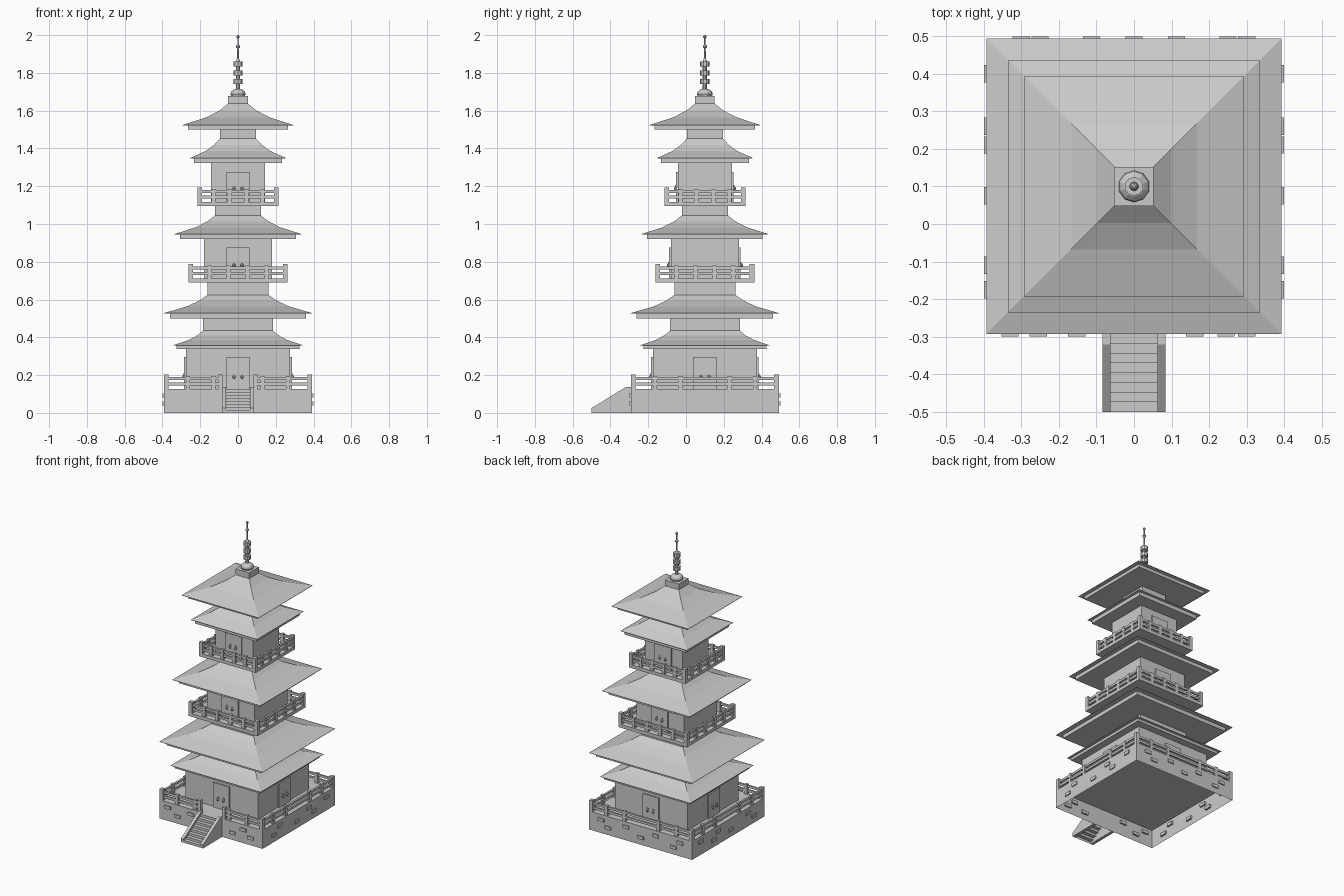
import bpy, bmesh
from math import pi
from mathutils import Matrix, Vector

cube = bpy.data.objects.get("Cube")
if cube:
    bpy.data.objects.remove(cube, do_unlink=True)

CY = 0.1  # tower axis in y
stone = bpy.data.materials.new("stone_grey")
stone.use_nodes = True
GREY = (0.6, 0.6, 0.6, 1)
stone.diffuse_color = GREY
stone.node_tree.nodes["Principled BSDF"].inputs["Base Color"].default_value = GREY


def finish(bm, name, center=True, recalc=True):
    if recalc:
        bmesh.ops.recalc_face_normals(bm, faces=bm.faces)
    mesh = bpy.data.meshes.new(name)
    bm.to_mesh(mesh)
    bm.free()
    mesh.materials.append(stone)
    obj = bpy.data.objects.new(name, mesh)
    bpy.context.collection.objects.link(obj)
    if center:
        obj.location.y = CY
    return obj


def box(bm, x0, x1, y0, y1, z0, z1, rot=Matrix()):
    m = (rot @ Matrix.Translation(((x0 + x1) / 2, (y0 + y1) / 2, (z0 + z1) / 2))
         @ Matrix.Diagonal((x1 - x0, y1 - y0, z1 - z0, 1)))
    return bmesh.ops.create_cube(bm, size=1, matrix=m)["verts"]


def side(k):
    # 0 front, 1 +x, 2 back, 3 -x
    return Matrix.Rotation(k * pi / 2, 4, 'Z')


def block(name, r, z0, z1, open_below=False):
    bm = bmesh.new()
    box(bm, -r, r, -r, r, z0, z1)
    if open_below:
        bottom = [f for f in bm.faces if f.normal.z < -0.5]
        bmesh.ops.delete(bm, geom=bottom, context='FACES_ONLY')
    return finish(bm, name, recalc=not open_below)


def square_loft(bm, rings):
    # closed square solid through (half width, height) rings
    loops = [[bm.verts.new((sx * r, sy * r, z)) for sx, sy in
              ((-1, -1), (1, -1), (1, 1), (-1, 1))] for r, z in rings]
    for a, b in zip(loops, loops[1:]):
        for i in range(4):
            j = (i + 1) % 4
            bm.faces.new((a[i], a[j], b[j], b[i]))
    bm.faces.new(loops[0])
    bm.faces.new(loops[-1])


def roof(name, eave, lip, top, z_under, z_eave, z_top):
    bm = bmesh.new()
    sweep = [(eave + (top - eave) * u, z_eave + (z_top - z_eave) * v)
             for u, v in ((0, 0), (0.52, 0.36), (0.81, 0.68), (1, 1))]
    square_loft(bm, [(lip, z_under), (lip, z_eave - 0.002), (eave, z_eave - 0.002)] + sweep)
    return finish(bm, name)


def railing(name, r, z, posts, gap=0):
    # r: outer half width, z: floor height
    bm = bmesh.new()
    inner = r - 0.025
    for k in range(4):
        m = side(k)
        box(bm, -r, -inner, -r, -inner, z, z + 0.077, m)
        for p in posts:
            for s in (-1, 1):
                box(bm, s * p - 0.011, s * p + 0.011, -r + 0.003, -inner - 0.003, z, z + 0.068, m)
        spans = [(-inner, inner)]
        if gap and k == 0:
            spans = [(-inner, -gap), (gap, inner)]
            for s in (-1, 1):
                box(bm, s * gap - 0.011, s * gap + 0.011, -r, -inner, z, z + 0.077, m)
        for a, b in spans:
            for low, high in ((0.018, 0.033), (0.048, 0.063)):
                box(bm, a, b, -r + 0.006, -inner - 0.006, z + low, z + high, m)
    return finish(bm, name)


def doors(name, r, z0, z1, z_knob, sides):
    bm = bmesh.new()
    for k in sides:
        m = side(k)
        box(bm, -0.062, 0.062, -r - 0.009, -r, z0, z1, m)
        for s in (-1, 1):
            at = m @ Matrix.Translation((s * 0.021, -r - 0.014, z_knob))
            bmesh.ops.create_uvsphere(bm, u_segments=8, v_segments=6, radius=0.009,
                                      matrix=at @ Matrix.Diagonal((1, 0.8, 1.1, 1)))
            box(bm, s * 0.021 - 0.005, s * 0.021 + 0.005, -r - 0.014, -r,
                z_knob + 0.008, z_knob + 0.018, m)
    return finish(bm, name)


# Hollow stone base, with bricks that pass through its thin walls
BASE, FLOOR = 0.392, 0.127
block("base", BASE, 0, FLOOR, open_below=True)
front_bricks = (-0.33, -0.255, -0.152, 0.162, 0.245, 0.3)
back_bricks = (-0.3, -0.25, -0.113, 0, 0.113, 0.25, 0.3)
right_bricks = (0.3, 0.16, 0.11, -0.025, -0.21, -0.275)
left_bricks = [-y for y in right_bricks]
bm = bmesh.new()
for k, row in enumerate((front_bricks, right_bricks, back_bricks, left_bricks)):
    for i, x in enumerate(row):
        z = 0.05 if i % 2 else 0.092
        box(bm, x - 0.023, x + 0.023, -BASE - 0.007, -BASE + 0.012, z - 0.011, z + 0.011, side(k))
finish(bm, "base_bricks")

# Stairs: a folded sheet of treads and risers between solid sloping walls
STEPS, FRONT, BACK = 8, -0.5, CY - BASE
run, rise = (BACK - FRONT) / STEPS, FLOOR / STEPS
fold = [(FRONT, 0)]
for i in range(STEPS):
    fold += [(FRONT + i * run, (i + 1) * rise), (FRONT + (i + 1) * run, (i + 1) * rise)]
bm = bmesh.new()
rows = [[bm.verts.new((x, y, z)) for x in (-0.065, 0.065)] for y, z in fold]
for a, b in zip(rows, rows[1:]):
    bm.faces.new((a[0], a[1], b[1], b[0]))
finish(bm, "stair_steps", center=False, recalc=False)
bm = bmesh.new()
wall = ((FRONT, 0), (FRONT, 0.025), (-0.32, 0.136), (BACK, 0.136), (BACK, 0))
for s in (-1, 1):
    face = bm.faces.new([bm.verts.new((s * 0.063, y, z)) for y, z in wall])
    ext = bmesh.ops.extrude_face_region(bm, geom=[face], use_keep_orig=True)
    bmesh.ops.translate(bm, vec=Vector((s * 0.021, 0, 0)),
                        verts=[v for v in ext["geom"] if isinstance(v, bmesh.types.BMVert)])
finish(bm, "stair_walls", center=False)

# Tower walls
block("lower_hall", 0.276, FLOOR, 0.345)
block("lower_neck", 0.185, 0.42, 0.505)
block("middle_support", 0.161, 0.61, 0.70)
block("middle_hall", 0.18, 0.69, 0.925)
block("upper_support", 0.122, 1.03, 1.105)
block("upper_hall", 0.143, 1.095, 1.325)
block("upper_neck", 0.095, 1.44, 1.505)

# Roofs
roof("lower_roof", 0.343, 0.326, 0.185, 0.338, 0.358, 0.435)
roof("second_roof", 0.393, 0.361, 0.161, 0.5, 0.528, 0.625)
roof("third_roof", 0.335, 0.306, 0.122, 0.92, 0.947, 1.045)
roof("fourth_roof", 0.252, 0.233, 0.096, 1.322, 1.35, 1.452)
roof("top_roof", 0.293, 0.266, 0.052, 1.5, 1.524, 1.637)

# Balconies and railings
block("middle_balcony", 0.262, 0.69, 0.712)
block("upper_balcony", 0.215, 1.095, 1.117)
railing("base_railing", BASE, FLOOR, (0.265, 0.13), 0.093)
railing("middle_railing", 0.262, 0.712, (0.15, 0.05))
railing("upper_railing", 0.215, 1.117, (0.13, 0.045))

# Doors
doors("lower_doors", 0.276, FLOOR, 0.295, 0.19, range(4))
doors("middle_doors", 0.18, 0.71, 0.875, 0.782, (0, 2))
doors("upper_doors", 0.143, 1.115, 1.275, 1.188, (0, 2))

# Spire: plinth and a turned rod with dome, rings and beads
block("spire_plinth", 0.052, 1.63, 1.677)
profile = [(0.038, 1.677), (0.042, 1.688), (0.038, 1.7), (0.027, 1.71), (0.012, 1.715)]
for z in (1.755, 1.8, 1.846):
    profile += [(0.012, z - 0.013), (0.025, z - 0.013), (0.025, z + 0.013), (0.012, z + 0.013)]
profile += [(0.006, 1.875)]
for z, r in ((1.94, 0.011), (1.991, 0.009)):
    profile += [(0.004, z - r), (r, z - r / 3), (r, z + r / 3), (0.004, z + r)]
SIDES = 10
bm = bmesh.new()
loops = [bmesh.ops.create_circle(bm, segments=SIDES, radius=r,
                                 matrix=Matrix.Translation((0, 0, z)))["verts"]
         for r, z in profile]
for a, b in zip(loops, loops[1:]):
    for i in range(SIDES):
        j = (i + 1) % SIDES
        bm.faces.new((a[i], a[j], b[j], b[i]))
bm.faces.new(loops[0])
bm.faces.new(loops[-1])
finish(bm, "spire")
